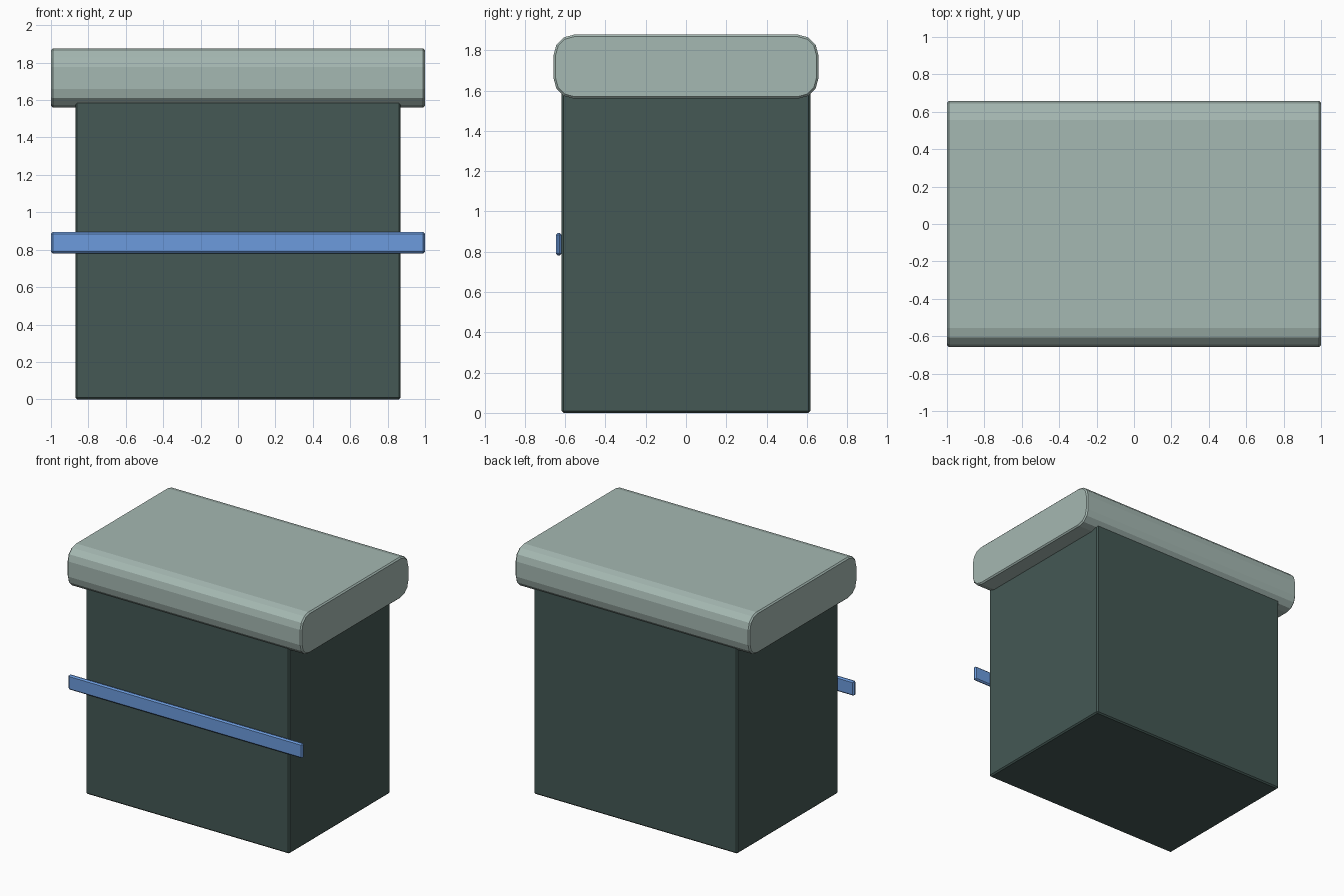
import bpy, bmesh

if "Cube" in bpy.data.objects:
    bpy.data.objects.remove(bpy.data.objects["Cube"])


def material(name, color):
    m = bpy.data.materials.new(name)
    m.diffuse_color = (*color, 1)
    m.use_nodes = True
    m.node_tree.nodes["Principled BSDF"].inputs["Base Color"].default_value = m.diffuse_color
    return m


def box(name, lo, hi, mat, chamfer=0.01, round_x=0):
    """Box between two corners; round_x rounds the edges running along x."""
    bm = bmesh.new()
    bmesh.ops.create_cube(bm, size=1)
    for v in bm.verts:
        v.co = [(a + b) / 2 + c * (b - a) for a, b, c in zip(lo, hi, v.co)]
    if round_x:
        long_edges = [e for e in bm.edges
                      if abs(e.verts[0].co.x - e.verts[1].co.x) > 0.1]
        bmesh.ops.bevel(bm, geom=long_edges, offset=round_x, segments=3,
                        profile=0.5, affect='EDGES')
    mesh = bpy.data.meshes.new(name)
    bm.to_mesh(mesh)
    bm.free()
    mesh.materials.append(mat)
    ob = bpy.data.objects.new(name, mesh)
    bpy.context.collection.objects.link(ob)
    # Fine chamfer on the sharp edges only
    bev = ob.modifiers.new("edge_chamfer", 'BEVEL')
    bev.width = chamfer
    bev.segments = 1
    bev.limit_method = 'ANGLE'
    bev.angle_limit = 0.8
    return ob


dark = material("dark_green", (0.058, 0.098, 0.089))
pale = material("pale_green", (0.376, 0.479, 0.445))
blue = material("blue", (0.15, 0.33, 0.73))

# Main bin, its top tucked into the lid
box("body", (-0.87, -0.617, 0), (0.87, 0.617, 1.6), dark)
# Overhanging lid with rounded front and back
box("lid", (-1, -0.657, 1.56), (1, 0.657, 1.877), pale, round_x=0.1)
# Strip across the front
box("front_strip", (-1, -0.645, 0.78), (1, -0.618, 0.894), blue)
